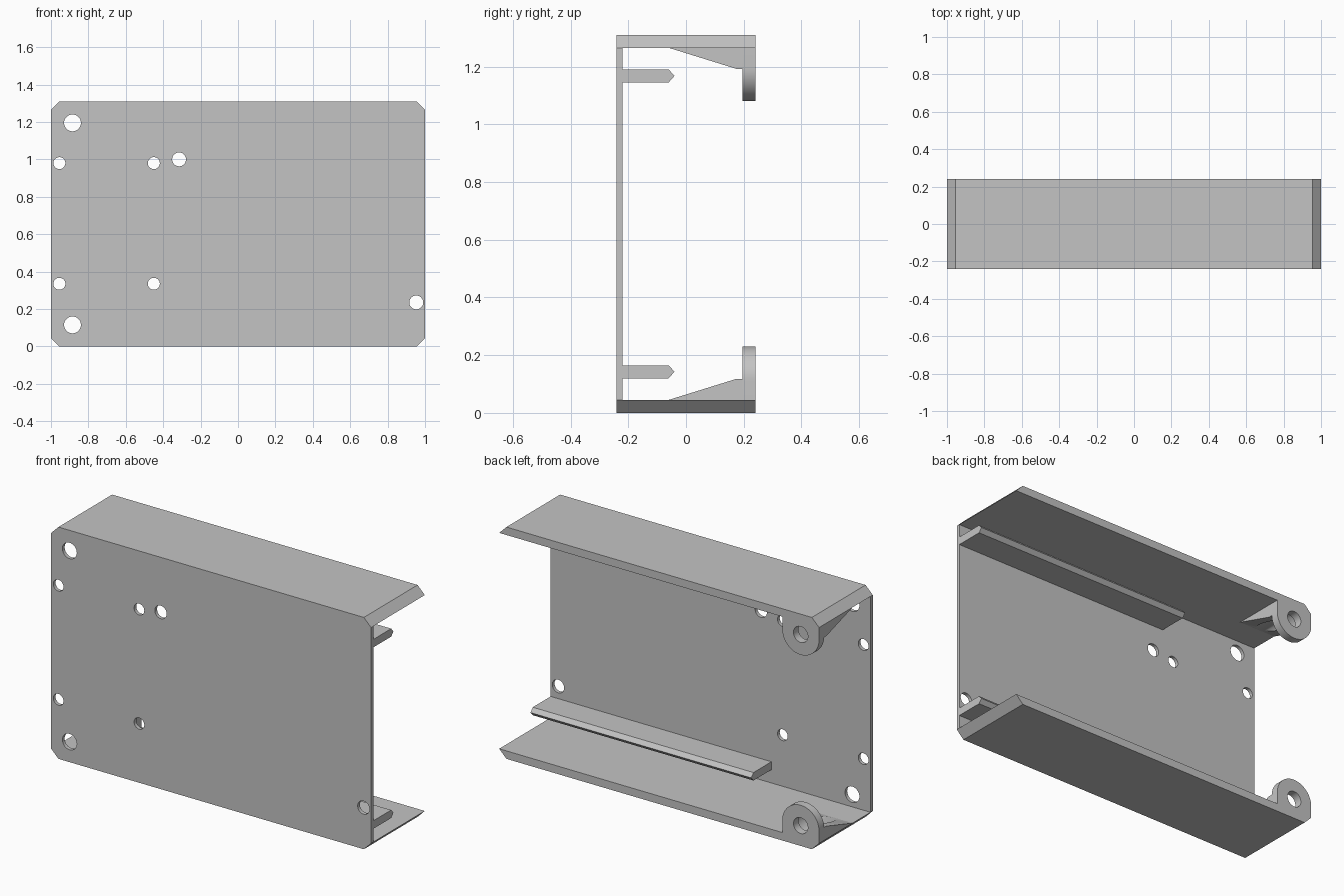
import bpy
import bmesh
import math
from mathutils import Vector

if "Cube" in bpy.data.objects:
    bpy.data.objects.remove(bpy.data.objects["Cube"], do_unlink=True)

HEIGHT, WALL, EDGE = 1.31, 0.02, 0.045
FRONT, BACK = -0.24, 0.24
LUG_X, LUG_Z, LUG_R, LUG_Y = -0.885, 0.115, 0.115, 0.195

grey = bpy.data.materials.new("plain grey")
grey.use_nodes = True
colour = (0.55, 0.55, 0.55, 1)
grey.diffuse_color = colour
grey.node_tree.nodes["Principled BSDF"].inputs["Base Color"].default_value = colour


def prism(name, points, start, end, axis="y", flip=False):
    """Extrude a profile along y (points are x, z) or along x (points are y, z)."""
    bm = bmesh.new()
    verts = []
    for a, z in points:
        z = HEIGHT - z if flip else z
        verts.append(bm.verts.new((a, start, z) if axis == "y" else (start, a, z)))
    face = bm.faces.new(verts)
    step = Vector((0, end - start, 0) if axis == "y" else (end - start, 0, 0))
    new = bmesh.ops.extrude_face_region(bm, geom=[face])["geom"]
    bmesh.ops.translate(bm, vec=step, verts=[v for v in new if isinstance(v, bmesh.types.BMVert)])
    bmesh.ops.recalc_face_normals(bm, faces=bm.faces)
    mesh = bpy.data.meshes.new(name)
    bm.to_mesh(mesh)
    bm.free()
    mesh.materials.append(grey)
    obj = bpy.data.objects.new(name, mesh)
    bpy.context.collection.objects.link(obj)
    return obj


def arc(x, z, r, start=0, end=2 * math.pi, count=48):
    closed = end - start > 6
    steps = count if closed else count - 1
    return [(x + r * math.cos(start + (end - start) * i / steps),
             z + r * math.sin(start + (end - start) * i / steps)) for i in range(count)]


def drill(obj, x, z, r, start, end, flip=False):
    """Cut a round hole running along y, then discard the cutter."""
    cutter = prism("hole_cutter", arc(x, z, r), start, end, flip=flip)
    cutter.hide_render = True
    mod = obj.modifiers.new("hole", "BOOLEAN")
    mod.operation, mod.solver, mod.object = "DIFFERENCE", "EXACT", cutter
    bpy.context.view_layer.objects.active = obj
    bpy.ops.object.modifier_apply(modifier=mod.name)
    bpy.data.objects.remove(cutter, do_unlink=True)


def smooth(obj):
    bpy.ops.object.select_all(action="DESELECT")
    obj.select_set(True)
    bpy.context.view_layer.objects.active = obj
    bpy.ops.object.shade_smooth_by_angle(angle=math.radians(30))


# Front plate with clipped corners and screw holes
inner = 1 - EDGE
plate = prism("front_plate", [
    (-inner, 0), (inner, 0), (1, EDGE), (1, HEIGHT - EDGE),
    (inner, HEIGHT), (-inner, HEIGHT), (-1, HEIGHT - EDGE), (-1, EDGE)],
    FRONT, FRONT + WALL)
holes = [(x, z, 0.032) for x in (-0.955, -0.45) for z in (0.335, 0.98)]
holes += [(LUG_X, LUG_Z, 0.045), (LUG_X, HEIGHT - LUG_Z, 0.045)]
holes += [(-0.315, 1.0, 0.037), (0.953, 0.235, 0.037)]
for x, z, r in holes:
    drill(plate, x, z, r, FRONT - 0.1, FRONT + 0.1)
smooth(plate)

for side, flip in (("bottom", False), ("top", True)):
    # Flange with bevelled ends
    prism(side + "_flange", [(-inner, 0), (inner, 0), (1, EDGE), (-1, EDGE)],
          FRONT + WALL, BACK, flip=flip)

    # Guide rail with a pointed lip
    prism(side + "_rail", [(FRONT + WALL, 0.12), (-0.06, 0.12), (-0.04, 0.1425),
                           (-0.06, 0.165), (FRONT + WALL, 0.165)],
          -0.38, 1, axis="x", flip=flip)

    # Rounded mounting lug
    left, right = LUG_X - LUG_R, LUG_X + LUG_R
    lug = prism(side + "_lug", [(left, EDGE), (right, EDGE)]
                + arc(LUG_X, LUG_Z, LUG_R, 0, math.pi, 32), LUG_Y, BACK, flip=flip)
    drill(lug, LUG_X, LUG_Z, 0.045, LUG_Y - 0.1, BACK + 0.1, flip)
    smooth(lug)

    # Sloping gusset behind the lug, hollowed for screw access
    gusset = prism(side + "_gusset", [(-0.06, EDGE), (LUG_Y, EDGE), (LUG_Y, 0.118), (0.175, 0.118)],
                   left, right, axis="x", flip=flip)
    drill(gusset, LUG_X, LUG_Z, 0.068, -0.2, LUG_Y + 0.1, flip)
    smooth(gusset)
